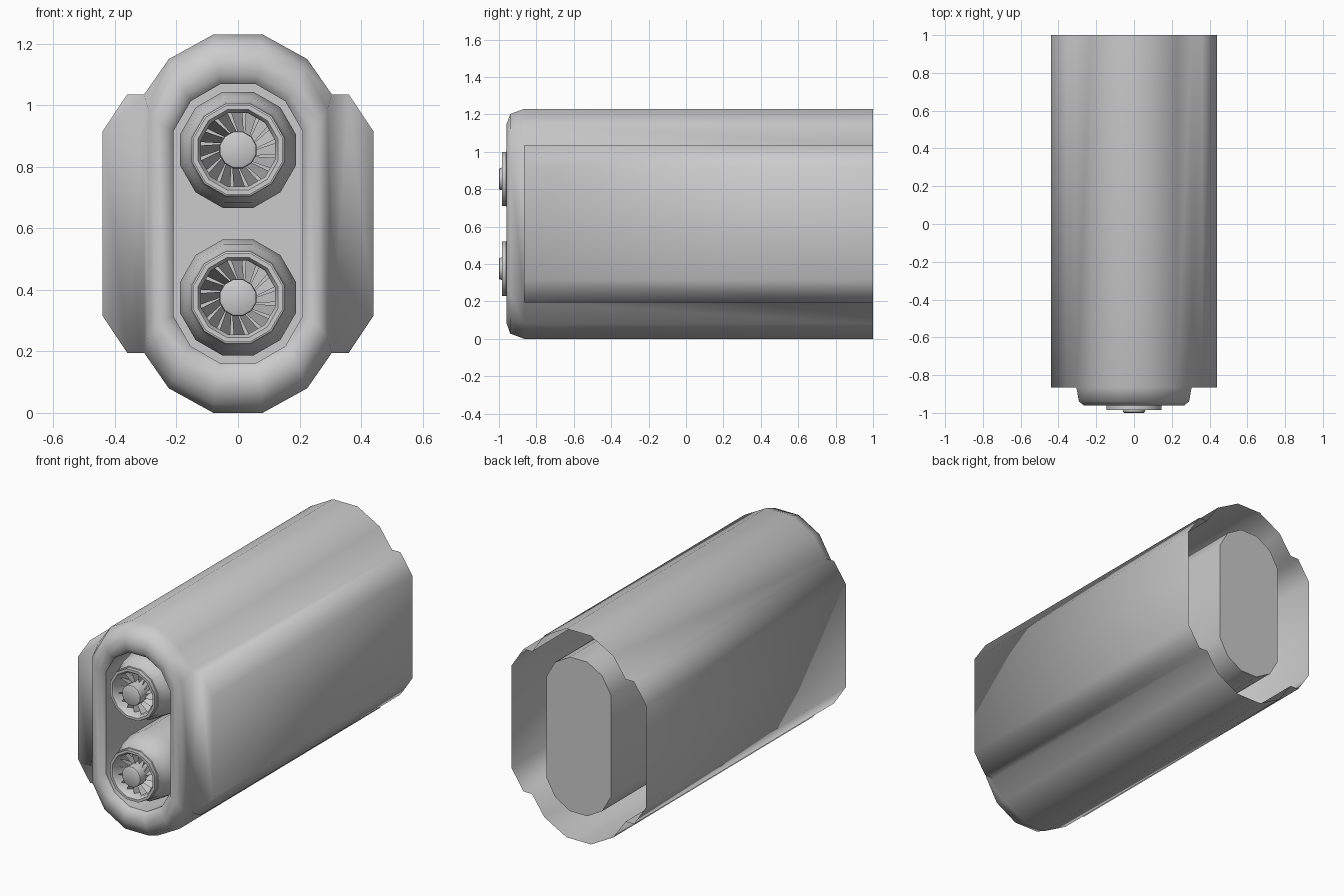
import bpy, bmesh, math

if "Cube" in bpy.data.objects:
    bpy.data.objects.remove(bpy.data.objects["Cube"])

MID = 0.615  # height of the horizontal symmetry plane


def make(name, verts, faces, angle=None):
    me = bpy.data.meshes.new(name)
    me.from_pydata(verts, [], faces)
    bm = bmesh.new()
    bm.from_mesh(me)
    bmesh.ops.remove_doubles(bm, verts=bm.verts, dist=1e-5)
    bmesh.ops.recalc_face_normals(bm, faces=bm.faces)
    bm.to_mesh(me)
    bm.free()
    ob = bpy.data.objects.new(name, me)
    bpy.context.collection.objects.link(ob)
    me.polygons.foreach_set("use_smooth", [True] * len(me.polygons))
    if angle:
        bpy.ops.object.select_all(action='DESELECT')
        ob.select_set(True)
        bpy.context.view_layer.objects.active = ob
        bpy.ops.object.shade_smooth_by_angle(angle=math.radians(angle))
    return ob


def ring(quarter, y):
    """Mirror a quarter outline (x, z), listed top to side, into a closed ring."""
    right = quarter + [(x, 2 * MID - z) for x, z in reversed(quarter)]
    full = right + [(-x, z) for x, z in reversed(right)]
    return [(x, y, z) for x, z in full]


def arc(r, cz):
    return [(r * math.sin(math.radians(a)), cz + r * math.cos(math.radians(a)))
            for a in (15, 45, 75)]


def loft(rings, cap_end=False):
    n = len(rings[0])
    verts = [v for r in rings for v in r]
    faces = [(k * n + i, k * n + (i + 1) % n, (k + 1) * n + (i + 1) % n, (k + 1) * n + i)
             for k in range(len(rings) - 1) for i in range(n)]
    if cap_end:
        faces.append(tuple(range(len(verts) - n, len(verts))))
    return verts, faces


# Outer casing: rounded nose rim, panel shoulders, open-backed body
neck = [(0.08, 1.23), (0.225, 1.15), (0.305, 1.035)]
nose = [ring(arc(0.217, 0.86), -0.93), ring(arc(0.24, 0.865), -0.96),
        ring(arc(0.275, 0.88), -0.96), ring(arc(0.302, 0.91), -0.94),
        ring(neck, -0.865)]
verts, faces = loft(nose)
body = neck + [(0.36, 1.035), (0.44, 0.915)]
bv, bf = loft([ring(body, -0.865), ring(body, 1.0)])
off = len(verts)
faces += [tuple(i + off for i in f) for f in bf]
# shoulder faces: ring indices 2..7 on the right, 12..17 on the left
faces += [tuple(off + i for i in range(s, s + 6)) for s in (2, 12)]
make("outer_casing", verts + bv, faces)

# Inner channel running to the closed back plate
make("inner_channel", *loft([ring(arc(0.217, 0.86), -0.93), ring(arc(0.217, 0.86), 1.0)], True),
     angle=35)


def lathe(name, profile, cz, sides=12, cap=True):
    rings = [[(r * math.cos(a), y, cz + r * math.sin(a))
              for a in (math.tau * (i + 0.5) / sides for i in range(sides))]
             for r, y in profile]
    return make(name, *loft(rings, cap), angle=40)


def fan(name, cz, count=16):
    verts, faces = [], []
    for k in range(count):
        a = math.tau * k / count
        b = len(verts)
        for r, da, y in ((0.05, 0, -0.95), (0.125, 0.28, -0.95),
                         (0.125, 0.58, -0.88), (0.05, 0.35, -0.88)):
            verts.append((r * math.cos(a + da), y, cz + r * math.sin(a + da)))
        faces.append((b, b + 1, b + 2, b + 3))
    make(name, verts, faces, 30)


# Two turbines, one above the other
for label, cz in (("upper", 0.855), ("lower", 0.375)):
    lathe(label + "_turbine_housing",
          [(0.195, -0.5), (0.195, -0.8), (0.178, -0.89), (0.163, -0.91), (0.155, -0.96),
           (0.15, -0.962), (0.15, -0.985), (0.135, -0.985), (0.124, -0.97), (0.124, -0.85)], cz)
    fan(label + "_turbine_blades", cz)
    lathe(label + "_turbine_hub",
          [(0.058, -0.85), (0.062, -0.985), (0.06, -0.996), (0.053, -1.0)], cz)
